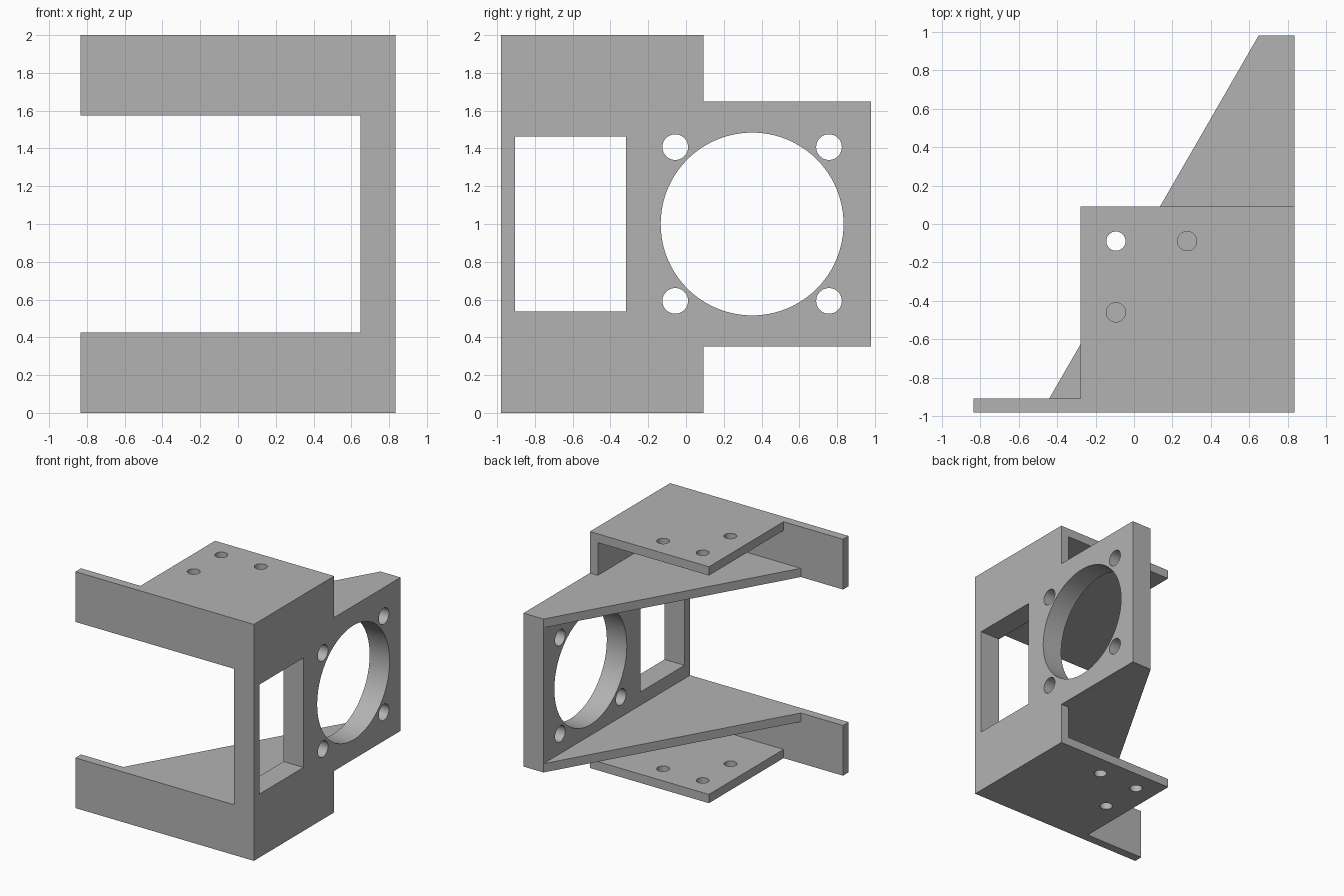
import bpy, bmesh, math
from mathutils import Vector

cube = bpy.data.objects.get("Cube")
if cube:
    bpy.data.objects.remove(cube, do_unlink=True)

# Shared dimensions
X, Y, H = 0.835, 0.98, 2.0        # half width, half depth, height
T = 0.074                         # sheet thickness
WALL = 0.648                      # inner face of the thick side wall
BACK = 0.092                      # rear edge of the flanges
LOW, HIGH = 0.351, 1.649          # outer faces of the two shelves

grey = bpy.data.materials.new("light grey")
grey.use_nodes = True
grey.diffuse_color = (0.45, 0.45, 0.45, 1)
grey.node_tree.nodes["Principled BSDF"].inputs["Base Color"].default_value = (0.45, 0.45, 0.45, 1)


def prism(name, profile, axis, lo, hi):
    """Extrude a 2D profile along an axis from lo to hi."""
    place = {"x": lambda a, b: (lo, a, b),
             "y": lambda a, b: (a, lo, b),
             "z": lambda a, b: (a, b, lo)}[axis]
    step = Vector([(hi - lo) * (axis == k) for k in "xyz"])
    bm = bmesh.new()
    face = bm.faces.new([bm.verts.new(place(a, b)) for a, b in profile])
    new = bmesh.ops.extrude_face_region(bm, geom=[face])["geom"]
    bmesh.ops.translate(bm, vec=step, verts=[v for v in new if isinstance(v, bmesh.types.BMVert)])
    bmesh.ops.recalc_face_normals(bm, faces=bm.faces)
    mesh = bpy.data.meshes.new(name)
    bm.to_mesh(mesh)
    bm.free()
    mesh.materials.append(grey)
    obj = bpy.data.objects.new(name, mesh)
    bpy.context.collection.objects.link(obj)
    return obj


def rect(a0, a1, b0, b1):
    return [(a0, b0), (a1, b0), (a1, b1), (a0, b1)]


def circle(a, b, r, n):
    return [(a + r * math.cos(math.tau * i / n), b + r * math.sin(math.tau * i / n)) for i in range(n)]


def combine(target, tool, operation):
    """Apply a boolean and discard the tool."""
    tool.hide_render = True
    mod = target.modifiers.new(operation, "BOOLEAN")
    mod.operation, mod.solver, mod.object = operation, "EXACT", tool
    bpy.context.view_layer.objects.active = target
    bpy.ops.object.modifier_apply(modifier=mod.name)
    bpy.data.objects.remove(tool, do_unlink=True)


# Front frame with two arms, the base of the bracket
bracket = prism("mounting_bracket",
                [(-X, 0), (X, 0), (X, H), (-X, H), (-X, HIGH - T), (WALL, HIGH - T),
                 (WALL, LOW + T), (-X, LOW + T)], "y", -Y, -Y + T)

# Thick side wall and the thin wall that carries the flanges
parts = [prism("side_wall", rect(-Y, Y, LOW, HIGH), "x", WALL, X),
         prism("flange_wall", rect(-Y, BACK, 0, H), "x", X - T, X)]

# Bottom and top flanges
for name, z in (("bottom_flange", 0), ("top_flange", H - T)):
    parts.append(prism(name, rect(-0.279, X, -Y, BACK), "z", z, z + T))

# Slanted shelves bracing the wall against the arms
slant = [(X, -Y), (X, Y), (WALL, Y), (-0.44, -Y + T), (-0.44, -Y)]
for name, z in (("lower_shelf", LOW), ("upper_shelf", HIGH - T)):
    parts.append(prism(name, slant, "z", z, z + T))

for part in parts:
    combine(bracket, part, "UNION")

# Wall openings: window, large bore and four screw holes
openings = [rect(-Y + T, -0.317, 0.537, 1.463), circle(0.35, 1, 0.484, 96)]
openings += [circle(0.35 + s * 0.407, 1 + t * 0.407, 0.068, 32) for s in (-1, 1) for t in (-1, 1)]
for shape in openings:
    combine(bracket, prism("wall_cutter", shape, "x", WALL - 0.1, X + 0.1), "DIFFERENCE")

# Three screw holes in each flange
for x, y in ((-0.094, -0.089), (0.276, -0.089), (-0.094, -0.459)):
    for z in (0, H):
        combine(bracket, prism("flange_cutter", circle(x, y, 0.05, 32), "z", z - 0.15, z + 0.15), "DIFFERENCE")

bpy.ops.object.select_all(action="DESELECT")
bracket.select_set(True)
bpy.context.view_layer.objects.active = bracket
bpy.ops.object.shade_smooth_by_angle(angle=math.radians(30))
